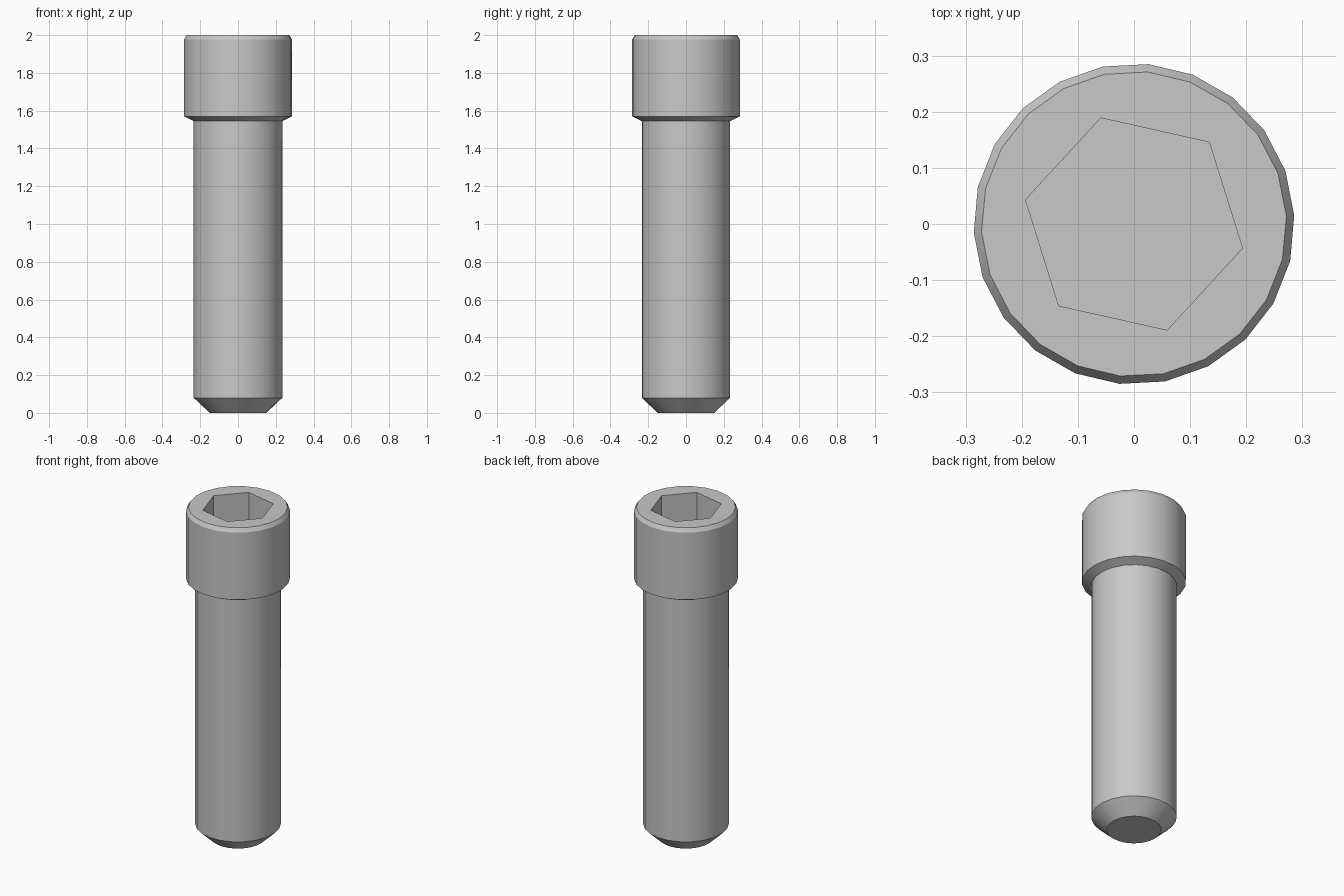
import bpy
import bmesh
from math import cos, sin, radians, tau

cube = bpy.data.objects.get("Cube")
if cube:
    bpy.data.objects.remove(cube, do_unlink=True)

SIDES = 22
PHASE = radians(3)
SHAFT_R = 0.235
NECK_Z = 1.545

steel = bpy.data.materials.new("grey steel")
steel.use_nodes = True
GREY = (0.58, 0.58, 0.58, 1.0)
steel.diffuse_color = GREY
steel.node_tree.nodes["Principled BSDF"].inputs["Base Color"].default_value = GREY


def ring(bm, radius, z, sides=SIDES, phase=PHASE):
    angles = [phase + tau * i / sides for i in range(sides)]
    return [bm.verts.new((radius * cos(a), radius * sin(a), z)) for a in angles]


def walls(bm, lower, upper):
    n = len(lower)
    for i in range(n):
        j = (i + 1) % n
        bm.faces.new((lower[i], lower[j], upper[j], upper[i]))


def lathe(bm, profile):
    rings = [ring(bm, r, z) for r, z in profile]
    for lower, upper in zip(rings, rings[1:]):
        walls(bm, lower, upper)
    return rings


def loop_edges(bm, verts):
    return [bm.edges.get((v, verts[i - 1])) for i, v in enumerate(verts)]


def finish(bm, name):
    mesh = bpy.data.meshes.new(name)
    bm.to_mesh(mesh)
    bm.free()
    mesh.materials.append(steel)
    obj = bpy.data.objects.new(name, mesh)
    bpy.context.collection.objects.link(obj)
    bpy.ops.object.select_all(action="DESELECT")
    obj.select_set(True)
    bpy.context.view_layer.objects.active = obj
    bpy.ops.object.shade_smooth_by_angle(angle=radians(30))


# Shaft with a chamfered tip
bm = bmesh.new()
rings = lathe(bm, [(0.15, 0), (SHAFT_R, 0.08), (SHAFT_R, NECK_Z)])
bm.faces.new(rings[0][::-1])
finish(bm, "shaft")

# Head with chamfered rims
bm = bmesh.new()
rings = lathe(bm, [(SHAFT_R, NECK_Z), (0.286, 1.57), (0.286, 1.977), (0.272, 2)])

# Hexagonal socket sunk into the head
rim = ring(bm, 0.198, 2, 6, radians(-12.6))
floor = ring(bm, 0.198, 1.7, 6, radians(-12.6))
walls(bm, rim, floor)
bm.faces.new(floor)

# Flat top between the rim and the socket
edges = loop_edges(bm, rings[-1]) + loop_edges(bm, rim)
fill = bmesh.ops.triangle_fill(bm, edges=edges, use_beauty=True)
for face in fill["geom"]:
    if isinstance(face, bmesh.types.BMFace):
        face.normal_update()
        if face.normal.z < 0:
            face.normal_flip()
finish(bm, "socket_head")
